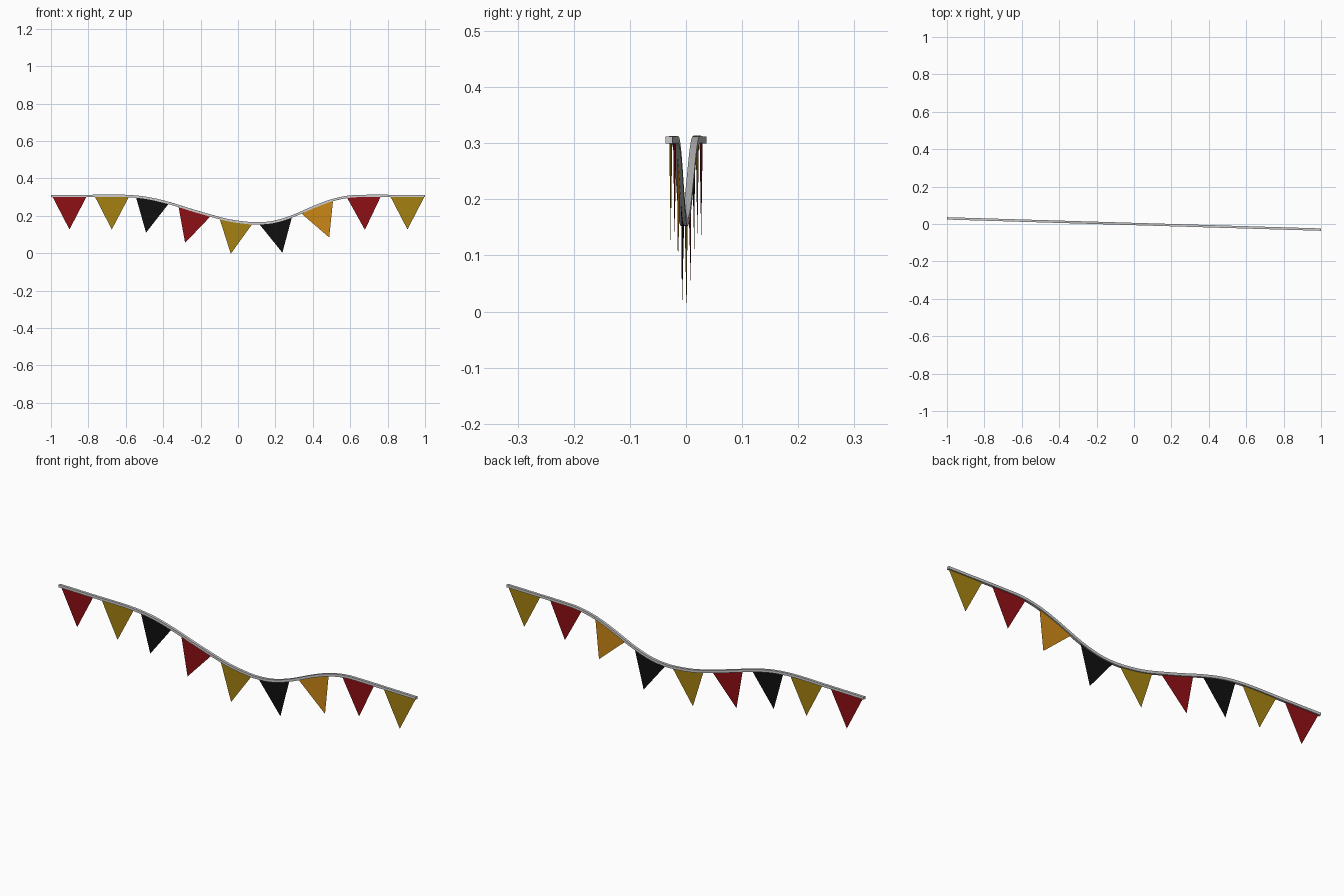
import bpy, bmesh
from mathutils import Vector

if "Cube" in bpy.data.objects:
    bpy.data.objects.remove(bpy.data.objects["Cube"])

# Sagging rope line: x, z of the centre
LINE = [(-1, .306), (-.8, .306), (-.6, .306), (-.48, .294), (-.37, .268), (-.25, .231),
        (-.15, .202), (-.06, .178), (.02, .165), (.1, .159), (.19, .167), (.29, .197),
        (.42, .253), (.51, .285), (.6, .303), (.68, .306), (.84, .306), (1, .306)]
HALF = .0063


def slope(i):
    a, b = LINE[max(i - 1, 0)], LINE[min(i + 1, len(LINE) - 1)]
    return (b[1] - a[1]) / (b[0] - a[0])


def rope_point(x):
    i = max(k for k in range(len(LINE) - 1) if LINE[k][0] <= x or k == 0)
    (x0, z0), (x1, z1) = LINE[i], LINE[i + 1]
    h = x1 - x0
    t = (x - x0) / h
    z = ((2*t**3 - 3*t*t + 1) * z0 + (t**3 - 2*t*t + t) * h * slope(i)
         + (3*t*t - 2*t**3) * z1 + (t**3 - t*t) * h * slope(i + 1))
    return Vector((x, -.03 * x, z))


def finish(bm, name, mat=None):
    me = bpy.data.meshes.new(name)
    bm.to_mesh(me)
    bm.free()
    ob = bpy.data.objects.new(name, me)
    bpy.context.collection.objects.link(ob)
    if mat:
        me.materials.append(mat)
    return ob


def paint(name, rgb):
    m = bpy.data.materials.new(name)
    m.diffuse_color = (*rgb, 1)
    m.use_nodes = True
    m.node_tree.nodes["Principled BSDF"].inputs["Base Color"].default_value = m.diffuse_color
    return m


SIDE = Vector((.03, 1, 0)).normalized()

# Rope: square section swept along the line
bm = bmesh.new()
N = 64
rings = []
for k in range(N + 1):
    x = -1 + 2 * k / N
    p = rope_point(x)
    tan = (rope_point(min(x + .01, 1)) - rope_point(max(x - .01, -1))).normalized()
    up = tan.cross(SIDE) * -1
    if up.z < 0:
        up = -up
    rings.append([bm.verts.new(p + SIDE * a * HALF + up * b * HALF)
                  for a, b in ((-1, -1), (1, -1), (1, 1), (-1, 1))])
for r, s in zip(rings, rings[1:]):
    for j in range(4):
        bm.faces.new((r[j], r[(j + 1) % 4], s[(j + 1) % 4], s[j]))
bm.faces.new(rings[0])
bm.faces.new(rings[-1])
bmesh.ops.recalc_face_normals(bm, faces=bm.faces)
finish(bm, "rope")

# Pennants: top edge follows the rope, tip hangs square to it
red = paint("red", (.27, .005, .007))
gold = paint("gold", (.37, .22, .006))
black = paint("black", (.005, .005, .005))
orange = paint("orange", (.6, .24, .008))
FLAGS = [(-.992, -.81, red), (-.765, -.583, gold), (-.545, -.371, black),
         (-.318, -.147, red), (-.098, .076, gold), (.114, .288, black),
         (.338, .508, orange), (.583, .763, red), (.815, .997, gold)]
for n, (a, b, mat) in enumerate(FLAGS):
    bm = bmesh.new()
    drop = Vector((0, 0, -.004))
    top = [rope_point(a + (b - a) * k / 6) + drop for k in range(7)]
    chord = (top[-1] - top[0]).normalized()
    down = chord.cross(SIDE)
    if down.z > 0:
        down = -down
    tip = bm.verts.new((top[0] + top[-1]) / 2 + down * .175)
    vs = [bm.verts.new(p) for p in top]
    for u, v in zip(vs, vs[1:]):
        bm.faces.new((tip, v, u))
    finish(bm, f"pennant_{n + 1}", mat)
